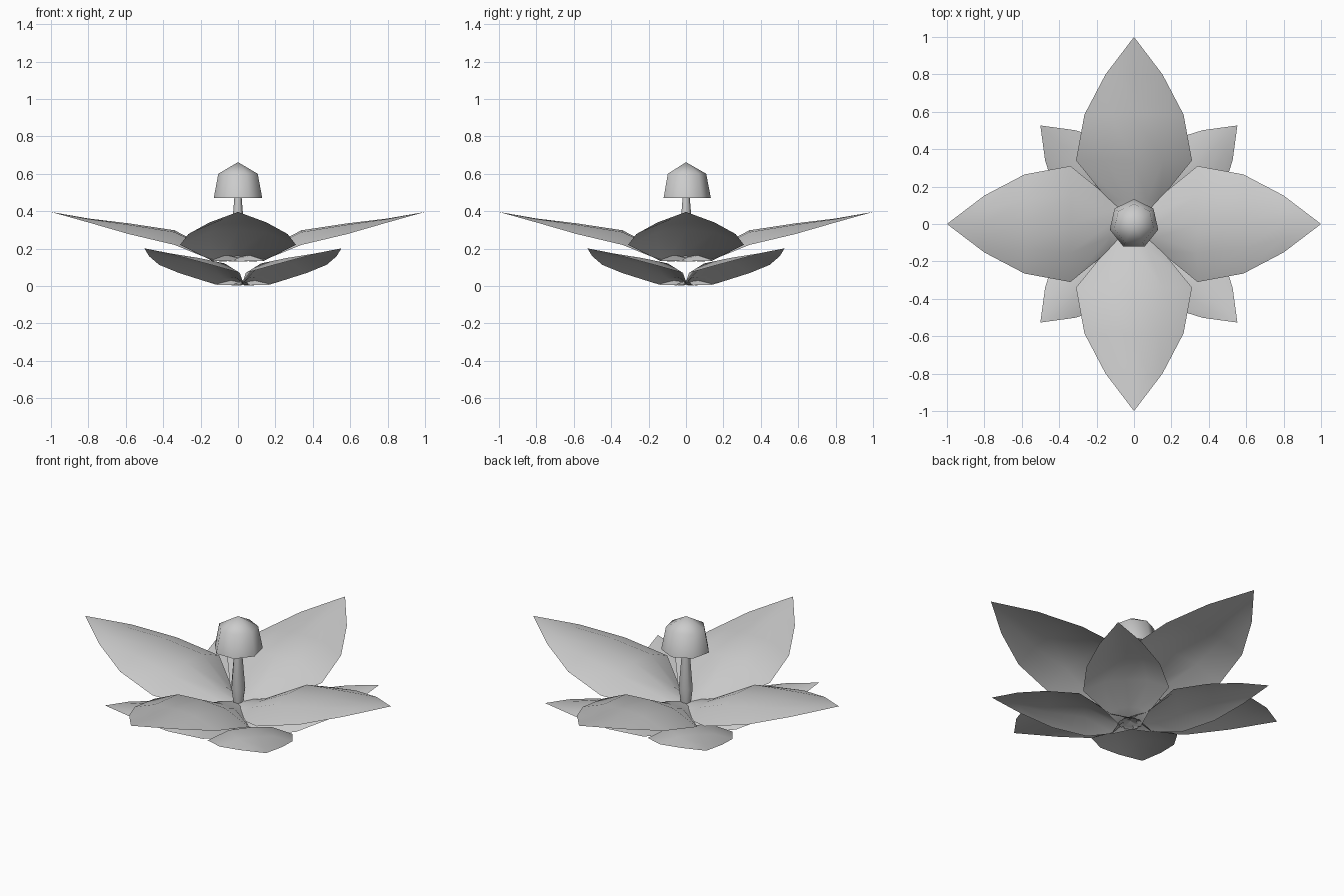
import bpy, math
from mathutils import Matrix, Vector

if "Cube" in bpy.data.objects:
    bpy.data.objects.remove(bpy.data.objects["Cube"])


def make(name, verts, faces):
    me = bpy.data.meshes.new(name)
    me.from_pydata(verts, [], faces)
    me.update()
    ob = bpy.data.objects.new(name, me)
    bpy.context.collection.objects.link(ob)
    bpy.ops.object.select_all(action='DESELECT')
    ob.select_set(True)
    bpy.context.view_layer.objects.active = ob
    bpy.ops.object.shade_smooth_by_angle(angle=math.radians(80))
    return ob


# Petal rows: distance out, half width, ridge height, edge height
ROWS = [(-0.05, 0.07, 0.008, 0.0), (0.13, 0.14, 0.06, 0.005),
        (0.34, 0.31, 0.168, 0.09), (0.585, 0.265, 0.205, 0.148),
        (0.80, 0.152, 0.231, 0.21)]
ACROSS = [-1, -0.5, 0, 0.5, 1]


def petal(name, angle, scale, base):
    m = Matrix.Translation(base) @ Matrix.Rotation(angle, 4, 'Z') @ Matrix.Scale(scale, 4)
    verts = []
    for r, w, ridge, edge in ROWS:
        for t in ACROSS:
            verts.append(m @ Vector((r, w * t, ridge - (ridge - edge) * abs(t) ** 3)))
    verts.append(m @ Vector((1, 0, 0.266)))
    n, faces = len(ACROSS), []
    for i in range(len(ROWS) - 1):
        for j in range(n - 1):
            a = i * n + j
            faces.append((a, a + n, a + n + 1, a + 1))
    last = (len(ROWS) - 1) * n
    faces += [(last + j, len(verts) - 1, last + j + 1) for j in range(n - 1)]
    make(name, verts, faces)


def lathe(name, profile, sides=7):
    # Revolved profile with closed ends; a zero radius makes a point
    verts, rings, faces = [], [], []
    for r, z in profile:
        count = sides if r > 0 else 1
        start = len(verts)
        for k in range(count):
            a = math.pi / 2 + 2 * math.pi * k / sides
            verts.append((r * math.cos(a), r * math.sin(a), z))
        rings.append([start + k % count for k in range(sides)])
    faces.append(tuple(reversed(rings[0])))
    for lo, hi in zip(rings, rings[1:]):
        for k in range(sides):
            q = (lo[k], lo[(k + 1) % sides], hi[(k + 1) % sides], hi[k])
            faces.append(tuple(dict.fromkeys(q)))
    if profile[-1][0] > 0:
        faces.append(tuple(rings[-1]))
    make(name, verts, faces)


# Large upper petals and smaller lower petals between them
for k in range(4):
    petal(f"upper_petal_{k + 1}", k * math.pi / 2, 1.0, (0, 0, 0.13))
    petal(f"lower_petal_{k + 1}", (k + 0.5) * math.pi / 2, 0.745, (0.026, 0, 0.003))

# Central stem and its domed cap
lathe("stem", [(0.025, 0.135), (0.039, 0.24), (0.02, 0.475)])
lathe("stem_cap", [(0.133, 0.47), (0.108, 0.6), (0, 0.662)])
